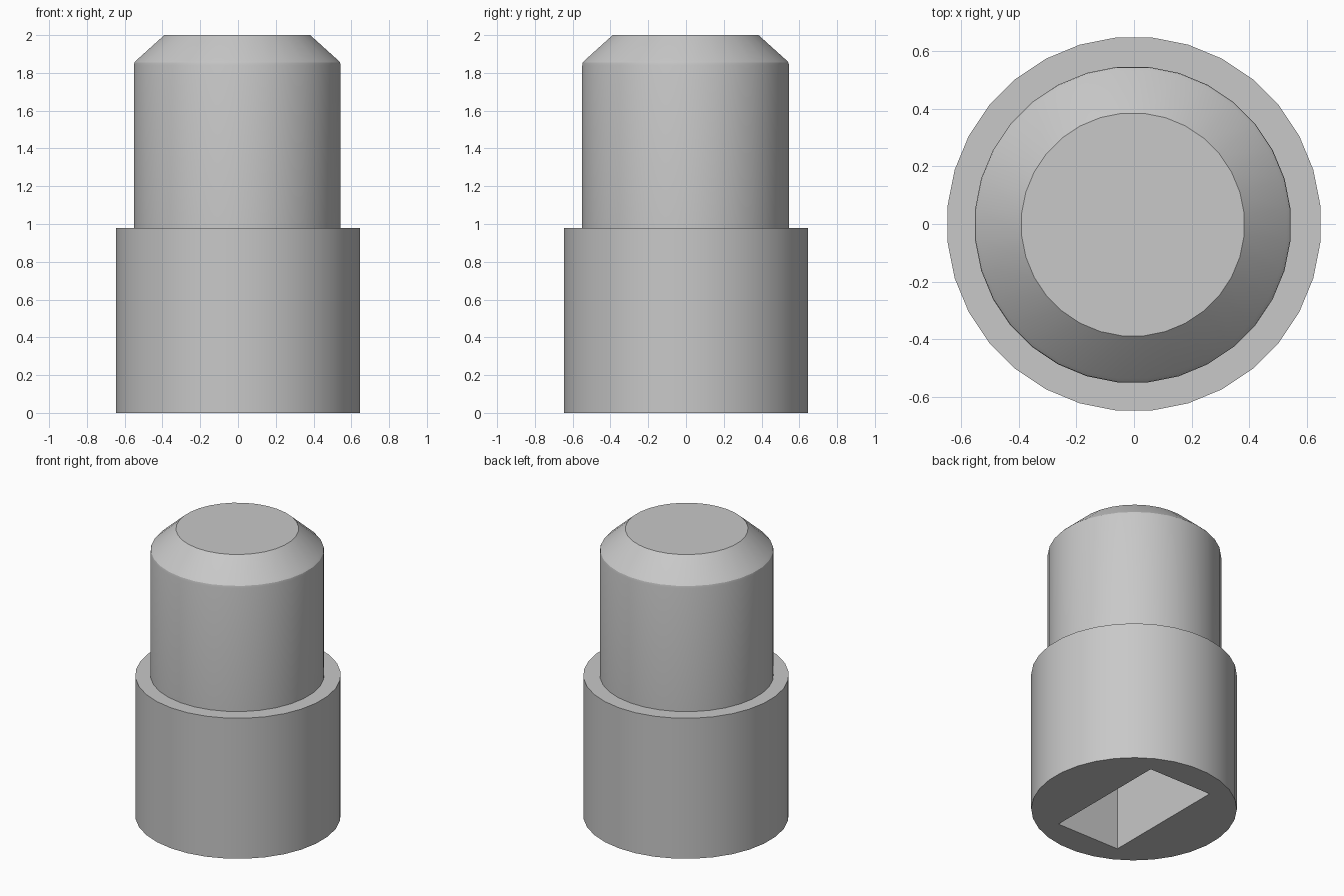
import bpy
import bmesh
from math import cos, sin, pi, radians

SIDES = 32

default = bpy.data.objects.get("Cube")
if default:
    bpy.data.objects.remove(default, do_unlink=True)

grey = bpy.data.materials.new("plain grey")
grey.use_nodes = True
colour = (0.58, 0.58, 0.58, 1)
grey.diffuse_color = colour
grey.node_tree.nodes["Principled BSDF"].inputs["Base Color"].default_value = colour


def finish(name, bm, centre=(0, 0, 0)):
    bmesh.ops.recalc_face_normals(bm, faces=bm.faces)
    mesh = bpy.data.meshes.new(name)
    bm.to_mesh(mesh)
    bm.free()
    mesh.materials.append(grey)
    obj = bpy.data.objects.new(name, mesh)
    obj.location = centre
    bpy.context.collection.objects.link(obj)
    return obj


def turned(name, profile, centre=(0, 0, 0)):
    """Capped solid of revolution from (radius, height) pairs."""
    bm = bmesh.new()
    angles = [2 * pi * (i + 0.5) / SIDES for i in range(SIDES)]
    rings = [[bm.verts.new((r * cos(a), r * sin(a), z)) for a in angles]
             for r, z in profile]
    for low, high in zip(rings, rings[1:]):
        for i in range(SIDES):
            j = (i + 1) % SIDES
            bm.faces.new((low[i], low[j], high[j], high[i]))
    bm.faces.new(rings[0])
    bm.faces.new(rings[-1])
    return finish(name, bm, centre)


def smooth(obj):
    bpy.ops.object.select_all(action='DESELECT')
    obj.select_set(True)
    bpy.context.view_layer.objects.active = obj
    bpy.ops.object.shade_smooth_by_angle(angle=radians(30))


# Wide base sleeve
base = turned("base_sleeve", [(0.65, 0), (0.65, 0.98)])

# Narrower plug with a softened shoulder and a chamfered tip
plug = turned("upper_plug",
              [(0.55, 0.98), (0.55, 1.84), (0.547, 1.855), (0.535, 1.868), (0.388, 2)],
              (-0.004, -0.002, 0))

# Rectangular socket sunk into the underside of the base
bm = bmesh.new()
bmesh.ops.create_cube(bm, size=1)
bmesh.ops.scale(bm, vec=(0.485, 0.906, 1), verts=bm.verts)
cutter = finish("socket_cutter", bm, (0, 0, 0.4))
cutter.hide_render = True
cutter.hide_set(True)
cutter.display_type = 'WIRE'
socket = base.modifiers.new("socket", 'BOOLEAN')
socket.operation = 'DIFFERENCE'
socket.solver = 'EXACT'
socket.object = cutter

smooth(base)
smooth(plug)
